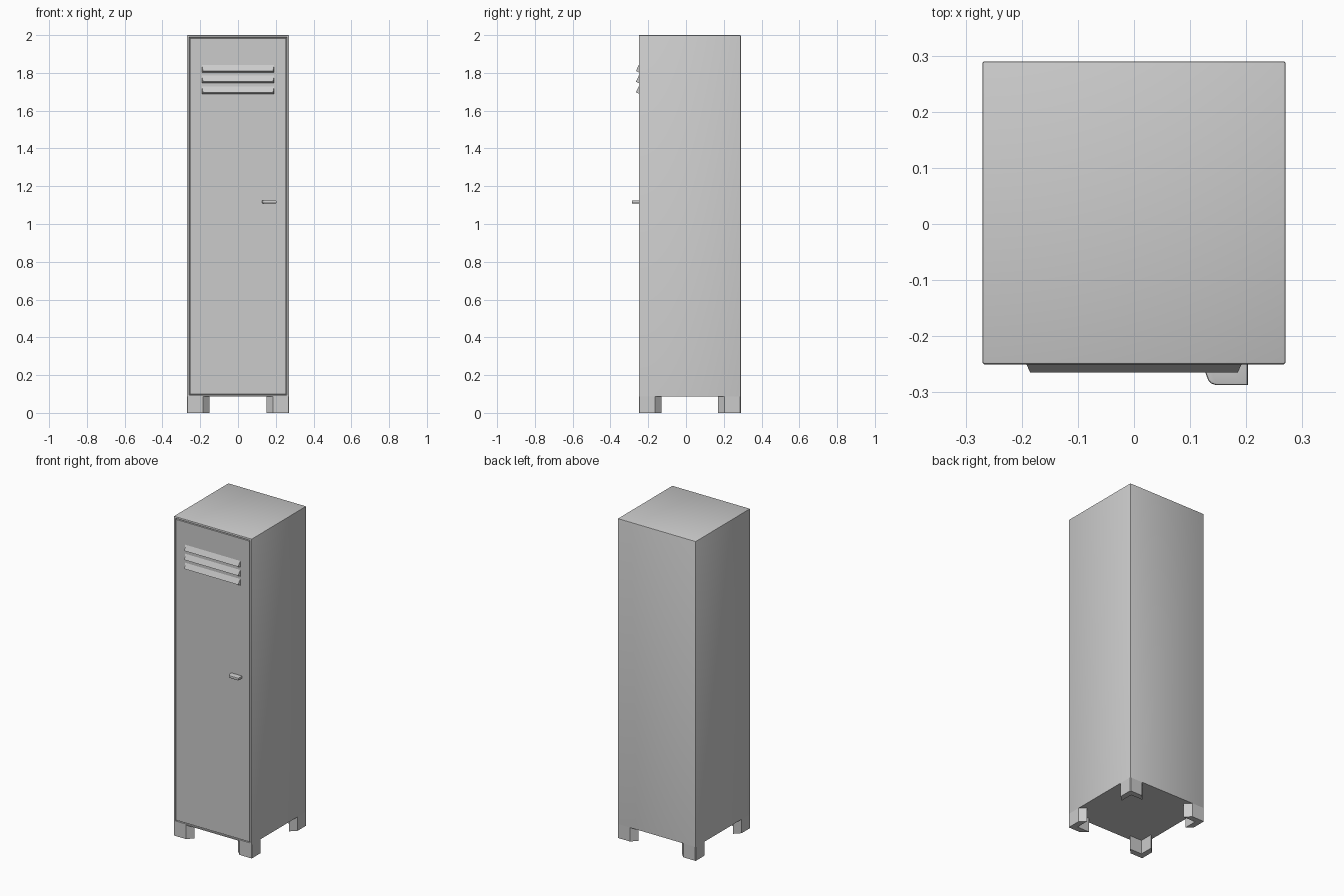
import bpy, bmesh, math
from mathutils import Vector

if "Cube" in bpy.data.objects:
    bpy.data.objects.remove(bpy.data.objects["Cube"])

X, Y0, Y1 = 0.27, -0.25, 0.29      # cabinet half width, front and back
Z0, Z1 = 0.087, 2.0                # cabinet floor and top


def finish(name, bm):
    bmesh.ops.recalc_face_normals(bm, faces=bm.faces)
    mesh = bpy.data.meshes.new(name)
    bm.to_mesh(mesh)
    bm.free()
    ob = bpy.data.objects.new(name, mesh)
    bpy.context.collection.objects.link(ob)
    bpy.ops.object.select_all(action='DESELECT')
    ob.select_set(True)
    bpy.context.view_layer.objects.active = ob
    bpy.ops.object.shade_smooth_by_angle(angle=math.radians(35))
    return ob


def prism(bm, pts, z0, z1):
    """Extrude a plan outline from z0 to z1."""
    face = bm.faces.new([bm.verts.new((x, y, z0)) for x, y in pts])
    ext = bmesh.ops.extrude_face_region(bm, geom=[face])
    top = [v for v in ext['geom'] if isinstance(v, bmesh.types.BMVert)]
    bmesh.ops.translate(bm, verts=top, vec=(0, 0, z1 - z0))


# Cabinet: softened box with a narrow groove outlining the door
bm = bmesh.new()
prism(bm, [(-X, Y0), (X, Y0), (X, Y1), (-X, Y1)], Z0, Z1)
soft = [e for e in bm.edges if max(v.co.z for v in e.verts) > 1]
bmesh.ops.bevel(bm, geom=soft, offset=0.004, segments=2, profile=0.5, affect='EDGES')
bmesh.ops.recalc_face_normals(bm, faces=bm.faces)
front = min((f for f in bm.faces if f.calc_area() > 0.5),
            key=lambda f: f.calc_center_median().y)
for thickness, depth in ((0.007, 0), (0.0015, -0.008), (0.003, 0), (0.0015, 0.008)):
    bmesh.ops.inset_region(bm, faces=[front], thickness=thickness, use_even_offset=True)
    bmesh.ops.translate(bm, verts=front.verts, vec=(0, -depth, 0))
finish("cabinet_with_door", bm)

# Feet: angle-section legs with chamfered arm ends
outline = [(0.003, 0), (0.085, 0), (0.12, 0.035), (0.035, 0.035),
           (0.035, 0.12), (0, 0.085), (0, 0.003)]
for sx, side in ((-1, "left"), (1, "right")):
    for sy, yc, end in ((1, Y0, "front"), (-1, Y1, "back")):
        bm = bmesh.new()
        prism(bm, [(sx * (X - a), yc + sy * b) for a, b in outline], 0, Z0)
        finish(f"{end}_{side}_foot", bm)

# Vent louvers: wedges with tapered ends
for i in range(3):
    z = 1.802 - 0.0565 * i
    bm = bmesh.new()
    ends = []
    for s in (-1, 1):
        ends.append([bm.verts.new(p) for p in (
            (s * 0.192, Y0 + 0.001, z + 0.042),
            (s * 0.185, Y0 - 0.015, z + 0.008),
            (s * 0.192, Y0 + 0.001, z))])
        bm.faces.new(ends[-1])
    a, b = ends
    for k in range(3):
        n = (k + 1) % 3
        bm.faces.new((a[k], a[n], b[n], b[k]))
    finish(f"vent_louver_{i + 1}", bm)

# Handle: flat pull with one rounded corner
bm = bmesh.new()
prism(bm, [(0.203, -0.248), (0.203, -0.287), (0.146, -0.287), (0.137, -0.284),
           (0.132, -0.278), (0.127, -0.264), (0.127, -0.248)], 1.109, 1.125)
rim = [e for e in bm.edges if abs(e.verts[0].co.z - e.verts[1].co.z) < 1e-5
       and min(v.co.y for v in e.verts) < -0.255]
bmesh.ops.bevel(bm, geom=rim, offset=0.004, segments=2, profile=0.5, affect='EDGES')
finish("door_handle", bm)
